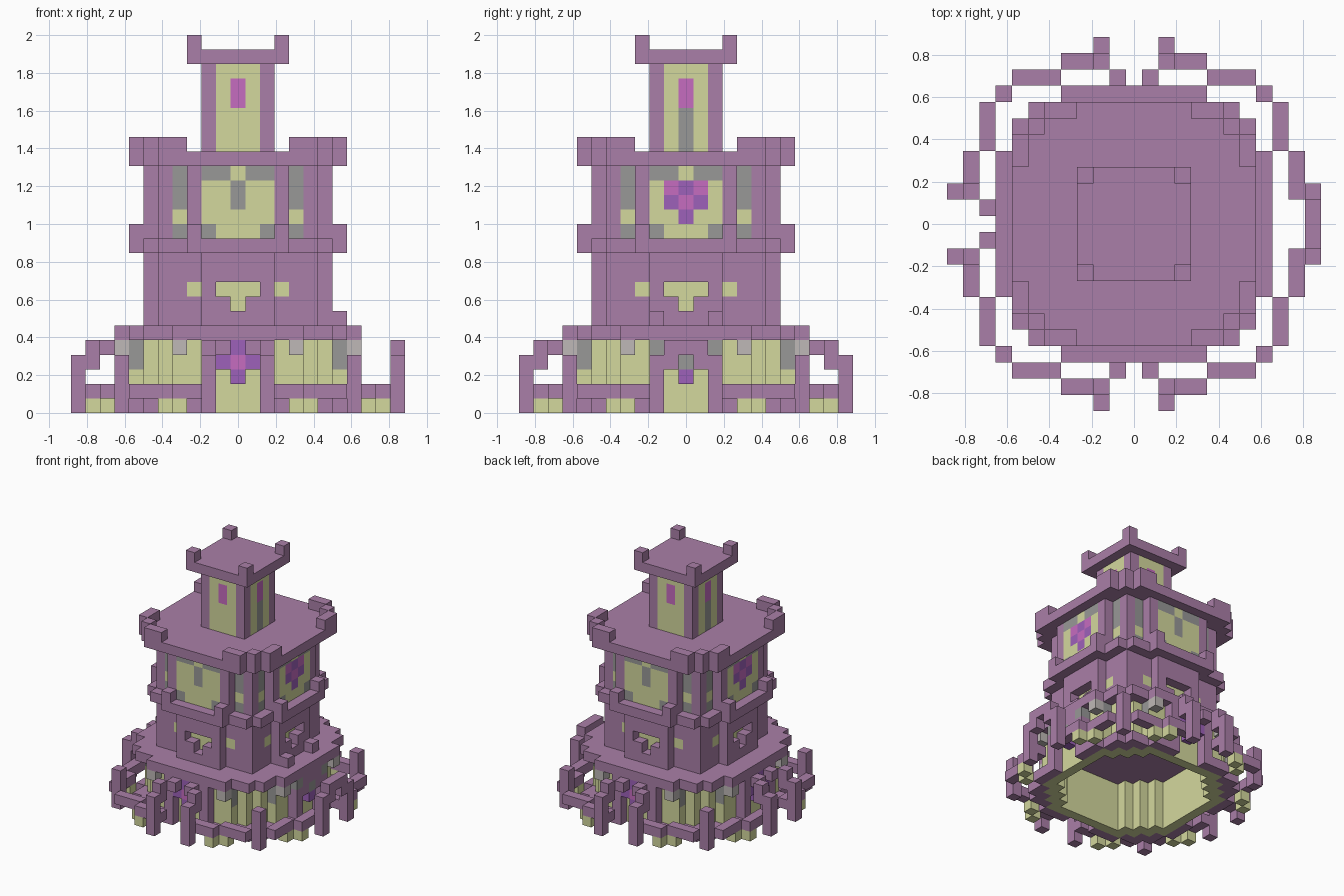
import bpy
import bmesh
from mathutils import Vector

cube = bpy.data.objects.get("Cube")
if cube:
    bpy.data.objects.remove(cube)

UNIT = 1 / 13
COLOURS = {
    "purple_block": (170, 127, 168),
    "pale_yellow_stone": (212, 216, 157),
    "mid_grey_stone": (152, 152, 151),
    "light_grey_stone": (191, 185, 183),
    "violet_glass": (157, 97, 186),
    "magenta_glass": (198, 108, 192),
}
PURPLE, YELLOW, GREY, PALE, VIOLET, MAGENTA = range(6)


def linear(c):
    c /= 255
    return c / 12.92 if c <= 0.04045 else ((c + 0.055) / 1.055) ** 2.4


materials = []
for label, rgb in COLOURS.items():
    mat = bpy.data.materials.new(label)
    mat.use_nodes = True
    colour = (*[linear(c) for c in rgb], 1)
    mat.diffuse_color = colour
    mat.node_tree.nodes["Principled BSDF"].inputs["Base Color"].default_value = colour
    materials.append(mat)

# Blocks by grid position: (part, colour), and single painted faces by axis
blocks = {}
painted = {}


def put(part, x, y, layers, colour=PURPLE):
    for z in layers:
        blocks[x, y, z] = (part, colour)


def around(x, y):
    """All mirrored and turned copies of a plan position."""
    return {(sx * a, sy * b) for a, b in ((x, y), (y, x)) for sx in (-1, 1) for sy in (-1, 1)}


def put_around(part, x, y, layers, colour=PURPLE):
    for a, b in around(x, y):
        put(part, a, b, layers, colour)


def plan(reach):
    """Stepped round plan: reach[i] is the extent in y of column |x| = i."""
    n = len(reach) - 1
    return {(x, y) for x in range(-n, n + 1) for y in range(-reach[abs(x)], reach[abs(x)] + 1)}


def rim_of(cells):
    return {(x, y) for x, y in cells
            if any((x + i, y + j) not in cells for i in (-1, 0, 1) for j in (-1, 0, 1))}


def put_plan(part, cells, layers, colour=PURPLE):
    for x, y in cells:
        put(part, x, y, layers, colour)


SIDES = {
    "front": lambda t, d: (t, -d),
    "back": lambda t, d: (t, d),
    "left": lambda t, d: (d, t),
    "right": lambda t, d: (-d, t),
}

# Plinth at the foot of the wall, open at the doors
roof_plan = plan([8] * 5 + [7, 7, 6, 4])
put_plan("plinth", {c for c in rim_of(roof_plan) if min(map(abs, c)) > 1}, [0])

# Ground floor wall, a hollow ring with grey painted corner faces
put_plan("ground_wall", rim_of(plan([7] * 5 + [6, 5, 4])), range(5), YELLOW)
for x, y in around(7, 4):
    for z in (3, 4):
        painted[x, y, z] = 1 if abs(x) == 7 else 0
put_around("roof_brackets", 4, 8, [4], PALE)

# Wide lower roof
put_plan("lower_roof", roof_plan, [5])

# Low outer fence with feet and corner posts
for x, y in ((2, 10), (3, 10), (4, 10), (5, 9), (6, 9), (7, 9), (8, 8)):
    put_around("fence", x, y, [1])
for x, y in ((4, 10), (5, 9)):
    put_around("fence_feet", x, y, [0], YELLOW)
put_around("corner_posts", 8, 8, range(4))

for side, at in SIDES.items():
    # Doorways with a painted glass flower
    for t in (-2, 2):
        put("door_pillars", *at(t, 8), range(5))
    for t in (-1, 0, 1):
        put("door_lintels", *at(t, 8), (3, 4))
    if side != "left":
        for t in (-1, 0, 1):
            put("door_lintels", *at(t, 8), [3], VIOLET)
        put("door_lintels", *at(0, 8), (2, 4), VIOLET)
        put("door_lintels", *at(0, 8), [3], MAGENTA)
        # Arched buttresses
        for s in (-1, 1):
            put("buttresses", *at(2 * s, 11), range(4))
            put("buttresses", *at(2 * s, 10), (3, 4))
            put("buttresses", *at(s, 9), [4])
    else:
        put("door_lintels", *at(0, 8), [3], GREY)
        put("door_lintels", *at(0, 8), [2], VIOLET)
        # Free standing gate
        for s in (-1, 1):
            put("gate", *at(2 * s, 11), range(4))
            put("gate", *at(s, 11), (3, 4))
            put("door_pillars", *at(2 * s, 8), [4], GREY)
            put("roof_steps", *at(2 * s, 7), [6])
        put("gate", *at(0, 11), [4])

# First storey with a T shaped niche on each side
put_plan("first_storey", plan([6, 6, 6, 5, 5, 5, 2]), range(6, 11))
put_around("first_storey", 3, 5, [8], YELLOW)
for at in SIDES.values():
    for t, z in ((-1, 8), (0, 8), (1, 8), (0, 7)):
        del blocks[(*at(t, 6), z)]
        put("first_storey", *at(t, 5), [z], YELLOW)

# Second storey with window panels and grey strips beside the corner pillars
put_plan("second_storey", plan([6, 6, 6, 6, 5, 5, 3]), range(12, 17))
put_around("second_storey", 4, 5, range(12, 17), GREY)
put_around("second_storey", 4, 5, [13], YELLOW)


def panel_colour(side, t, z):
    t = abs(t)
    if z == 16:
        return GREY if t else YELLOW
    if z == 12 and t == 2:
        return GREY
    if side in ("front", "back"):
        return GREY if t == 0 and z >= 14 else YELLOW
    if (t, z) in ((1, 15), (0, 14)):
        return MAGENTA
    if (t, z) in ((0, 15), (1, 14), (0, 13)):
        return VIOLET
    return YELLOW


for side, at in SIDES.items():
    for t in range(-2, 3):
        for z in range(12, 17):
            put("second_storey", *at(t, 6), [z], panel_colour(side, t, z))

# Ledge with a stub before each window pillar
put_plan("ledge", plan([7, 7, 7, 7, 6, 6, 5, 3]), [11])
put_around("ledge_stubs", 3, 7, [12])

# Upper roof with raised corner rims
put_plan("upper_roof", plan([7] * 6 + [6, 5]), [17])
for x, y in ((4, 7), (5, 7), (6, 6)):
    put_around("upper_roof_rim", x, y, [18])

# Top tower with narrow windows
put_plan("tower", plan([2, 2, 2]), range(18, 24))
for side, at in SIDES.items():
    for t in (-1, 0, 1):
        put("tower", *at(t, 2), range(18, 24), YELLOW)
    put("tower", *at(0, 2), (21, 22), MAGENTA)
    if side in ("left", "right"):
        put("tower", *at(0, 2), range(18, 21), GREY)

# Tower cap with corner horns
put_plan("tower_cap", plan([3] * 4), [24])
put_around("cap_horns", 3, 3, [25])

# Turn each part's blocks into a mesh of its exposed faces
AXES = [Vector(v) for v in ((1, 0, 0), (0, 1, 0), (0, 0, 1))]
for part in sorted({p for p, c in blocks.values()}):
    bm = bmesh.new()
    for cell, (owner, colour) in blocks.items():
        if owner != part:
            continue
        centre = Vector(cell) + AXES[2] / 2
        for i in range(3):
            for sign in (-1, 1):
                normal = AXES[i] * sign
                if tuple(int(v) for v in Vector(cell) + normal) in blocks:
                    continue
                u = AXES[(i + 1) % 3] / 2
                v = AXES[(i + 2) % 3] / 2 * sign
                corners = [-u - v, u - v, u + v, v - u]
                face = bm.faces.new([bm.verts.new((centre + normal / 2 + c) * UNIT)
                                     for c in corners])
                face.material_index = GREY if painted.get(cell) == i else colour
    bmesh.ops.remove_doubles(bm, verts=bm.verts[:], dist=UNIT / 100)
    mesh = bpy.data.meshes.new(part)
    bm.to_mesh(mesh)
    bm.free()
    for mat in materials:
        mesh.materials.append(mat)
    bpy.context.collection.objects.link(bpy.data.objects.new(part, mesh))
